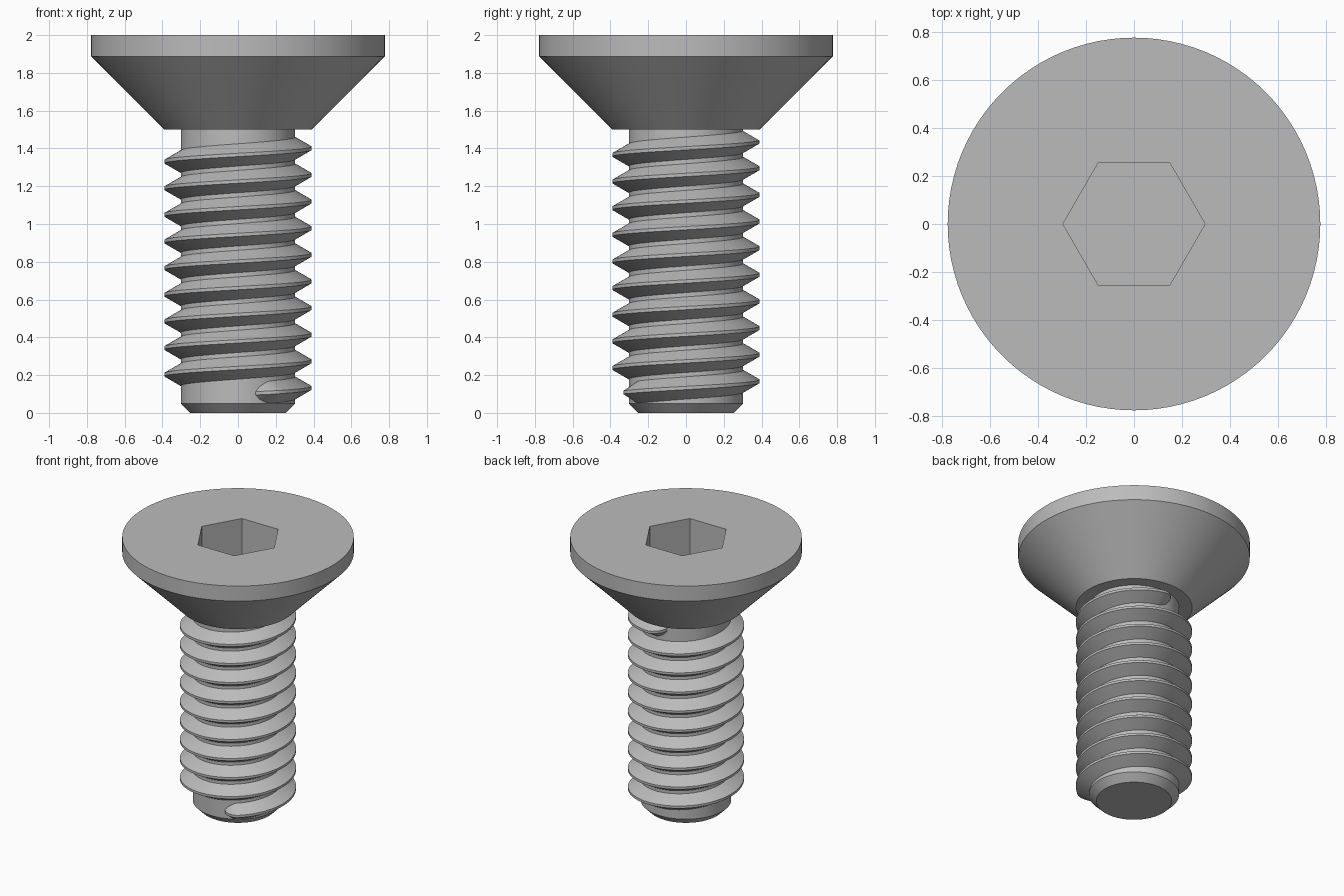
import bpy, bmesh
from math import radians, cos, sin, pi, tan

cube = bpy.data.objects.get("Cube")
if cube:
    bpy.data.objects.remove(cube)

SEGMENTS = 96
CORE_R, CREST_R, HEAD_R = 0.303, 0.39, 0.778
PITCH = 0.141
SOCKET_APOTHEM = 0.257

steel = bpy.data.materials.new("grey steel")
steel.use_nodes = True
colour = (0.5, 0.5, 0.5, 1)
steel.diffuse_color = colour
steel.node_tree.nodes["Principled BSDF"].inputs["Base Color"].default_value = colour


def round_ring(r):
    return lambda a: r


def hex_ring(a):
    # distance from the centre to a hexagon side, with a corner at angle 0
    return SOCKET_APOTHEM / cos(a % (pi / 3) - pi / 6)


def finish(name, bm):
    bmesh.ops.recalc_face_normals(bm, faces=bm.faces)
    mesh = bpy.data.meshes.new(name)
    bm.to_mesh(mesh)
    bm.free()
    mesh.materials.append(steel)
    obj = bpy.data.objects.new(name, mesh)
    bpy.context.collection.objects.link(obj)
    bpy.ops.object.select_all(action='DESELECT')
    obj.select_set(True)
    bpy.context.view_layer.objects.active = obj
    bpy.ops.object.shade_smooth_by_angle(angle=radians(25))
    return obj


def loft(bm, rings, closed_rings=True):
    # skin successive rings and cap both ends
    for low, high in zip(rings, rings[1:]):
        n = len(low)
        for i in range(n):
            j = (i + 1) % n
            bm.faces.new((low[i], low[j], high[j], high[i]))
    bm.faces.new(rings[0])
    bm.faces.new(rings[-1])


def turned_part(name, profile):
    bm = bmesh.new()
    rings = []
    for shape, z in profile:
        ring = []
        for i in range(SEGMENTS):
            a = 2 * pi * i / SEGMENTS
            r = shape(a)
            ring.append(bm.verts.new((r * cos(a), r * sin(a), z)))
        rings.append(ring)
    loft(bm, rings)
    return finish(name, bm)


# Countersunk head with a hexagonal socket
turned_part("countersunk_head", [
    (round_ring(CREST_R), 1.5),
    (round_ring(HEAD_R), 1.888),
    (round_ring(HEAD_R), 2.0),
    (hex_ring, 2.0),
    (hex_ring, 1.7),
])

# Plain core with a chamfered tip
turned_part("shank_core", [
    (round_ring(0.253), 0.0),
    (round_ring(CORE_R), 0.05),
    (round_ring(CORE_R), 1.51),
])

# Helical thread: a trapezoid swept round the core, sinking into it at both ends
START, END, RUNOUT = -72, 9 * 360 + 100, 14
STEP = 4
CREST_HALF = PITCH / 16
SINK = 0.03
bm = bmesh.new()
sections = []
for deg in range(START, END + 1, STEP):
    t = min(1, (deg - START) / RUNOUT, (END - deg) / RUNOUT)
    crest = CORE_R + (CREST_R - CORE_R) * max(t, 0) ** 0.6
    base = CORE_R - SINK
    half = CREST_HALF + (crest - base) * tan(pi / 6)
    a = radians(deg)
    z = 0.132 + PITCH * deg / 360
    profile = [(base, -half), (crest, -CREST_HALF), (crest, CREST_HALF), (base, half)]
    sections.append([bm.verts.new((r * cos(a), r * sin(a), z + dz)) for r, dz in profile])
loft(bm, sections)
finish("thread", bm)
